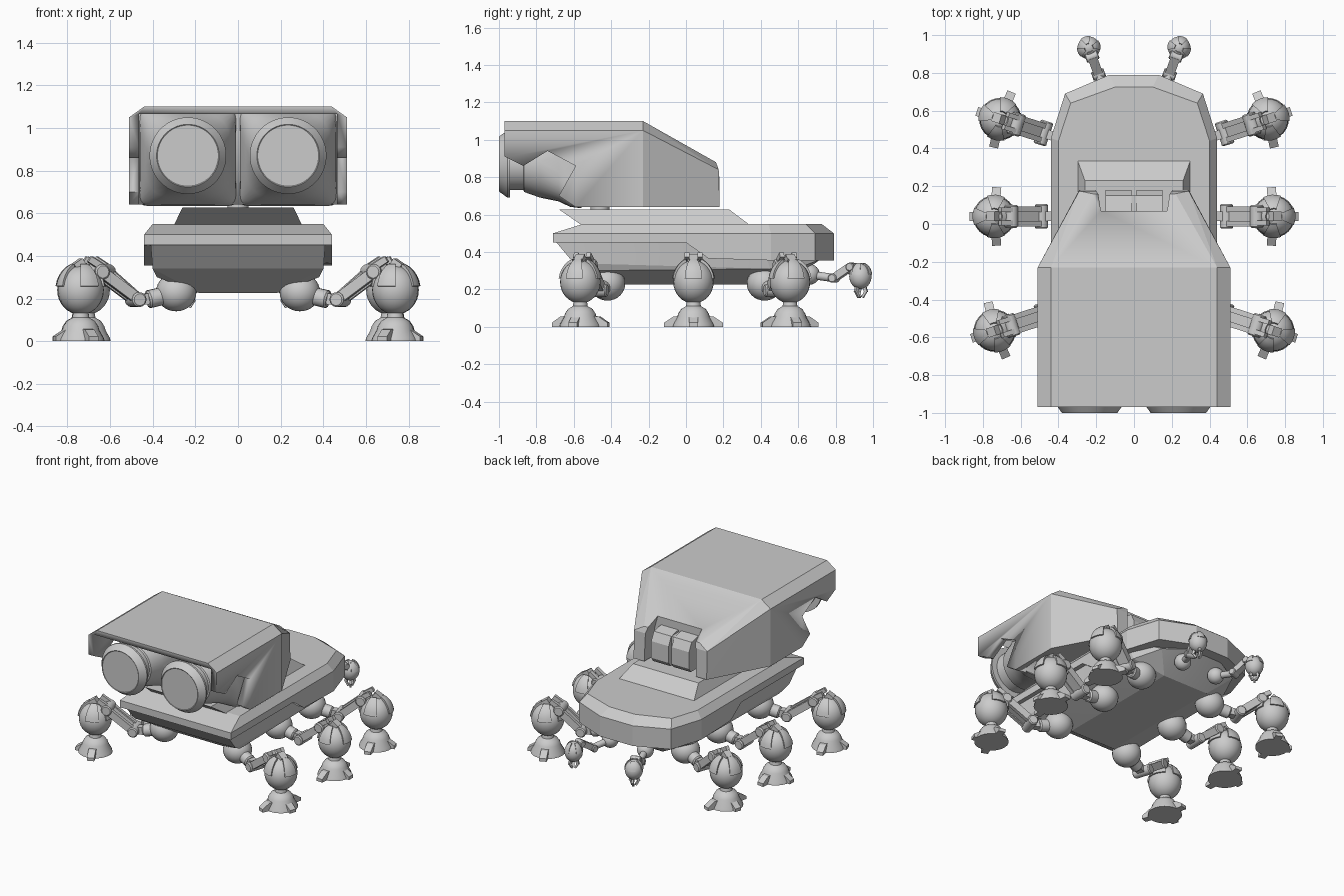
import bpy, bmesh, math
from mathutils import Matrix, Vector

if "Cube" in bpy.data.objects:
    bpy.data.objects.remove(bpy.data.objects["Cube"])

I4 = Matrix.Identity(4)


def finish(name, bm, M=I4, angle=30):
    bmesh.ops.recalc_face_normals(bm, faces=bm.faces)
    bm.transform(M)
    me = bpy.data.meshes.new(name)
    bm.to_mesh(me)
    bm.free()
    ob = bpy.data.objects.new(name, me)
    bpy.context.collection.objects.link(ob)
    bpy.ops.object.select_all(action='DESELECT')
    ob.select_set(True)
    bpy.context.view_layer.objects.active = ob
    bpy.ops.object.shade_smooth_by_angle(angle=math.radians(angle))
    return ob


def hull(name, pts, M=I4, mirror=False):
    bm = bmesh.new()
    for x, y, z in pts:
        bm.verts.new((x, y, z))
        if mirror:
            bm.verts.new((-x, y, z))
    bmesh.ops.convex_hull(bm, input=bm.verts[:])
    bmesh.ops.dissolve_limit(bm, angle_limit=0.01, verts=bm.verts[:], edges=bm.edges[:])
    return finish(name, bm, M, 10)


def loft(name, rings, M=I4, angle=30):
    bm = bmesh.new()
    rows = [[bm.verts.new(p) for p in r] for r in rings]
    n = len(rows[0])
    for a, b in zip(rows, rows[1:]):
        for i in range(n):
            bm.faces.new((a[i], a[(i + 1) % n], b[(i + 1) % n], b[i]))
    bm.faces.new(rows[0])
    bm.faces.new(rows[-1])
    return finish(name, bm, M, angle)


def prism(name, prof, w):
    return loft(name, [[(s * w, y, z) for y, z in prof] for s in (-1, 1)])


def lathe(name, prof, M, n=24):
    return loft(name, [[(r * math.cos(t), r * math.sin(t), z)
                        for t in (2 * math.pi * i / n for i in range(n))] for r, z in prof], M)


def ball(name, c, r, M):
    bm = bmesh.new()
    bmesh.ops.create_uvsphere(bm, u_segments=24, v_segments=16, radius=1)
    return finish(name, bm, M @ Matrix.Translation(c) @ Matrix.Diagonal((r[0], r[1], r[2], 1)), 40)


def between(a, b):
    d = Vector(b) - Vector(a)
    return Matrix.Translation(a) @ d.to_track_quat('Z', 'Y').to_matrix().to_4x4(), d.length


def beam(name, a, b, w, h, M=I4):
    R, l = between(a, b)
    return hull(name, [(x * w / 2, y * h / 2, z * l) for x in (-1, 1) for y in (-1, 1) for z in (0, 1)], M @ R)


def rod(name, a, b, r, M, n=16):
    R, l = between(a, b)
    c = min(r, l) * .2
    return lathe(name, [(r - c, 0), (r, c), (r, l - c), (r - c, l)], M @ R, n)


def armour(name, c, r, M):
    # curved plates hugging the upper half of an egg-shaped pod
    bm = bmesh.new()
    for az in (0, 95, -95, 180):
        hw = 24 if az != 180 else 34
        g = {}
        for i in range(5):
            for j in range(6):
                a = math.radians(az - hw + hw * i / 2)
                e = math.radians(8 + 12 * j)
                for k, f in enumerate((.97, 1.1)):
                    g[i, j, k] = bm.verts.new((f * math.cos(a) * math.cos(e), f * math.sin(a) * math.cos(e), f * math.sin(e)))
        for i in range(4):
            for j in range(5):
                for k in (0, 1):
                    bm.faces.new((g[i, j, k], g[i + 1, j, k], g[i + 1, j + 1, k], g[i, j + 1, k]))
        edge = [(i, 0) for i in range(4)] + [(4, j) for j in range(5)] + [(i, 5) for i in range(4, 0, -1)] + [(0, j) for j in range(5, 0, -1)]
        for p, q in zip(edge, edge[1:] + edge[:1]):
            bm.faces.new((g[(*p, 0)], g[(*q, 0)], g[(*q, 1)], g[(*p, 1)]))
    return finish(name, bm, M @ Matrix.Translation(c) @ Matrix.Diagonal((r[0], r[1], r[2], 1)))


def cut(ob, cutter):
    m = ob.modifiers.new("cut", 'BOOLEAN')
    m.object, m.operation, m.solver = cutter, 'DIFFERENCE', 'EXACT'
    bpy.context.view_layer.objects.active = ob
    bpy.ops.object.modifier_apply(modifier=m.name)
    bpy.data.objects.remove(cutter)


def sym(half):
    return half + [(-x, y, z) for x, y, z in reversed(half)]


# Hull: deck with skirt, keel and raised turret base
rim = [(.44, -.71), (.44, 0), (.44, .12), (.44, .455), (.365, .69), (.13, .79)]
top = [(.40, -.55), (.40, 0), (.40, .12), (.40, .44), (.335, .64), (.10, .725)]
low = [.45, .45, .365, .355, .355, .355]
loft("deck", [sym([(x, y, .55) for x, y in top]), sym([(x, y, .50) for x, y in rim]),
              sym([(x, y, z) for (x, y), z in zip(rim, low)])], angle=10)
hull("keel", [(.41, -.70, .46), (.40, -.60, .34), (.38, -.52, .30), (.18, -.42, .225), (.18, .52, .225),
              (.38, .45, .31), (.41, .40, .46), (.30, .64, .33), (.12, .72, .36)], mirror=True)
hull("turret_base", [(.26, -.68, .628), (.26, .23, .628), (.30, -.56, .545), (.30, .34, .545)], mirror=True)
rod("turret_pivot", (0, -.46, .60), (0, -.46, .68), .05, I4)

# Head shell with hollow hood, stepped side edge and rear arch
head = hull("head_shell", [(.51, -.97, .64), (.51, -.97, 1.05), (.44, -.97, 1.10), (.51, -.23, .64), (.51, -.23, 1.05),
                           (.44, -.23, 1.10), (.22, .16, .88), (.29, .175, .84), (.29, .18, .64)], mirror=True)
cut(head, hull("hood_cutter", [(.465, y, z) for y in (-1.2, -.58) for z in (.5, 1.065)], mirror=True))
cut(head, prism("side_cutter", [(-1.2, .91), (-.97, .91), (-.87, .86), (-.74, .94), (-.59, .86), (-.68, .70),
                                (-.59, .64), (-.59, .5), (-1.2, .5)], .7))
cut(head, hull("arch_cutter", [(x, y, z) for x, z in ((.21, .5), (.20, .84), (.13, .93), (.13, 1.1)) for y in (.07, .4)],
               mirror=True))

# Lens funnels (square to round) and rear vents
for s, side in ((-1, "left"), (1, "right")):
    rings = []
    for y, r, p, cz in ((-.56, .228, .12, .862), (-.62, .224, .3, .865), (-.68, .20, .6, .87), (-.78, .18, 1, .87), (-.865, .15, 1, .87),
                        (-.87, .14, 1, .87), (-.94, .14, 1, .87), (-.941, .18, 1, .87), (-.955, .18, 1, .87),
                        (-1, .147, 1, .87), (-.997, .143, 1, .87)):
        ring = []
        for i in range(40):
            t = 2 * math.pi * (i + .5) / 40
            c, d = math.cos(t), math.sin(t)
            ring.append((s * .235 + r * math.copysign(abs(c) ** p, c), y, cz + r * math.copysign(abs(d) ** p, d)))
        rings.append(ring)
    loft(side + "_lens", rings)
    hull(side + "_vent", [(s * x, y, z) for x in (.012, .15)
                          for y, z in ((.05, .65), (.16, .65), (.18, .68), (.18, .80), (.15, .86), (.05, .88))])
beam("vent_divider", (0, .1, .65), (0, .1, .86), .03, .1)


def leg(name, M, L):
    # local frame: hip at the origin, x points outward, ground at z = 0
    ball(name + "_hip", (0, 0, .23), (.095, .095, .09), M)
    rod(name + "_hip_axle", (.05, 0, .215), (.14, 0, .195), .042, M)
    beam(name + "_link", (.11, 0, .20), (.20, 0, .195), .05, .05, M)
    rod(name + "_elbow", (.20, -.065, .195), (.20, .065, .195), .035, M)
    for y in (-.038, .038):
        beam(name + "_arm_rail", (.19, y, .19), (L - .09, y, .325), .028, .05, M)
    beam(name + "_arm_core", (.20, 0, .195), (L - .09, 0, .325), .05, .035, M)
    rod(name + "_knee", (L - .09, -.06, .325), (L - .09, .06, .325), .036, M)
    for y in (-.035, .035):
        beam(name + "_knee_fork", (L - .11, y, .335), (L - .03, y, .385), .025, .03, M)
    ball(name + "_pod", (L, 0, .24), (.108, .108, .115), M)
    armour(name + "_armour", (L, 0, .24), (.106, .106, .12), M)
    beam(name + "_pod_cap", (L - .01, 0, .33), (L + .02, 0, .375), .05, .05, M)
    F = M @ Matrix.Translation((L, 0, 0))
    lathe(name + "_foot", [(.112, 0), (.108, .015), (.088, .05), (.082, .07), (.066, .095), (.04, .11), (.035, .14)], F)
    for a, r in ((0, .13), (95, .155), (-95, .155)):
        hull(name + "_toe", [(x, y, z) for y in (-.024, .024)
                             for x, z in ((.04, 0), (.04, .06), (r - .05, .055), (r - .03, .03), (r, .022), (r, 0))],
             F @ Matrix.Rotation(math.radians(a), 4, 'Z'))


# Six walking legs
for tag, hy, a, L in (("front", -.42, -18, .47), ("middle", .04, 0, .45), ("rear", .42, 18, .44)):
    for s, side in ((-1, "left"), (1, "right")):
        ang = math.radians(a if s > 0 else 180 - a)
        leg(f"{tag}_{side}_leg", Matrix.Translation((s * .29, hy, 0)) @ Matrix.Rotation(ang, 4, 'Z'), L)

# Two small gripper arms at the back
for s, side in ((-1, "left"), (1, "right")):
    n = side + "_gripper"
    M = Matrix.Translation((s * .14, .66, 0)) @ Matrix.Rotation(math.radians(90 - s * 20), 4, 'Z')
    ball(n + "_shoulder", (0, 0, .28), (.055, .055, .055), M)
    rod(n + "_link", (.03, 0, .275), (.14, 0, .26), .022, M)
    rod(n + "_elbow", (.14, -.035, .26), (.14, .035, .26), .024, M)
    beam(n + "_arm", (.14, 0, .26), (.24, 0, .325), .05, .04, M)
    rod(n + "_wrist", (.24, -.035, .32), (.24, .035, .32), .023, M)
    ball(n + "_pod", (.29, 0, .27), (.06, .06, .068), M)
    armour(n + "_armour", (.29, 0, .27), (.058, .058, .07), M)
    for a in (0, 120, 240):
        R = M @ Matrix.Translation((.29, 0, 0)) @ Matrix.Rotation(math.radians(a), 4, 'Z')
        beam(n + "_finger", (.02, 0, .225), (.032, 0, .185), .016, .018, R)
        beam(n + "_fingertip", (.032, 0, .19), (.012, 0, .158), .013, .013, R)
